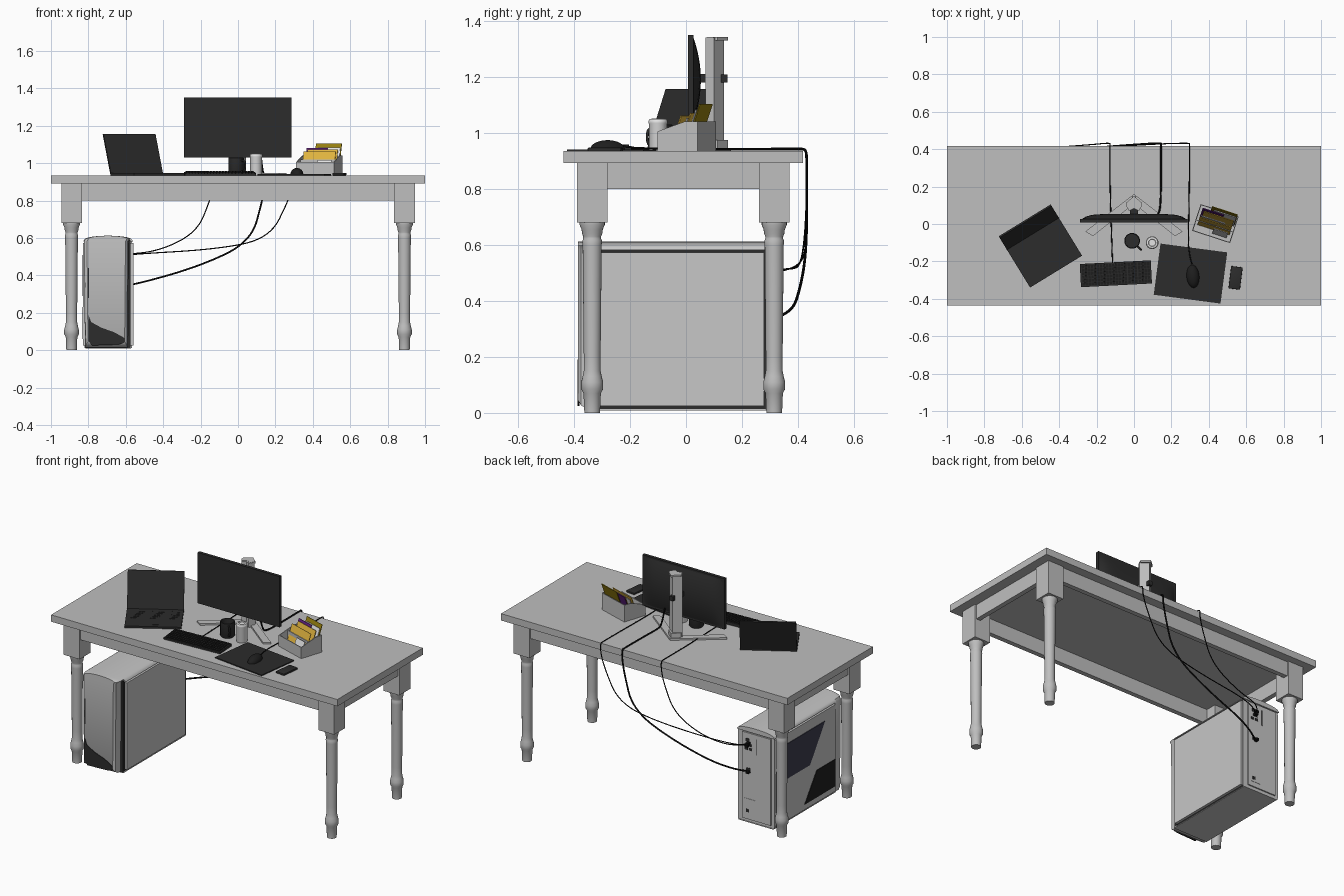
import bpy, bmesh, math
from mathutils import Matrix, Vector

if "Cube" in bpy.data.objects:
    bpy.data.objects.remove(bpy.data.objects["Cube"])


def mat(name, *rgb):
    m = bpy.data.materials.new(name)
    m.diffuse_color = (*rgb, 1)
    m.use_nodes = True
    m.node_tree.nodes["Principled BSDF"].inputs["Base Color"].default_value = m.diffuse_color
    return m


GREY = mat("grey", .52, .52, .52)
CASE = mat("case_grey", .57, .57, .57)
WHITE = mat("paper_white", .78, .78, .78)
DARK = mat("charcoal", .025, .025, .025)
KEY = mat("key_black", .013, .013, .013)
BLACK = mat("cable_black", .005, .005, .005)
YELLOW = mat("yellow", .75, .46, .05)
OLIVE = mat("dark_yellow", .3, .21, .005)
PURPLE = mat("purple", .12, .015, .22)
GLASS = mat("window_blue", .045, .045, .075)
I = Matrix()
TOP = .935


def frame(x, y, deg=0, z=TOP):
    return Matrix.Translation((x, y, z)) @ Matrix.Rotation(math.radians(deg), 4, 'Z')


def finish(name, bm, m, M=I, smooth=False):
    bmesh.ops.recalc_face_normals(bm, faces=bm.faces)
    me = bpy.data.meshes.new(name)
    bm.to_mesh(me)
    bm.free()
    me.materials.append(m)
    o = bpy.data.objects.new(name, me)
    bpy.context.collection.objects.link(o)
    o.matrix_world = M
    if smooth:
        bpy.ops.object.select_all(action='DESELECT')
        o.select_set(True)
        bpy.context.view_layer.objects.active = o
        bpy.ops.object.shade_smooth_by_angle(angle=math.radians(35))
    return o


def add_box(bm, a, b):
    c = [(p + q) / 2 for p, q in zip(a, b)]
    s = [abs(q - p) for p, q in zip(a, b)]
    bmesh.ops.create_cube(bm, size=1, matrix=Matrix.Translation(c) @ Matrix.Diagonal((*s, 1)))


def box(name, a, b, m, M=I, bevel=0):
    bm = bmesh.new()
    add_box(bm, a, b)
    if bevel:
        bmesh.ops.bevel(bm, geom=bm.edges[:], offset=bevel, segments=2, affect='EDGES', profile=.5)
    return finish(name, bm, m, M, bevel > 0)


def prism(name, pts, axis, lo, hi, m, M=I, smooth=False):
    # extrude a flat outline along an axis; outline is in the other two axes
    bm = bmesh.new()
    vs = []
    for p in pts:
        c = list(p)
        c.insert('xyz'.index(axis), lo)
        vs.append(bm.verts.new(c))
    f = bm.faces.new(vs)
    r = bmesh.ops.extrude_face_region(bm, geom=[f])
    d = Vector([(hi - lo) * (a == axis) for a in 'xyz'])
    bmesh.ops.translate(bm, verts=[v for v in r['geom'] if isinstance(v, bmesh.types.BMVert)], vec=d)
    return finish(name, bm, m, M, smooth)


def lathe(name, prof, m, M=I, n=32):
    bm = bmesh.new()
    vs = [bm.verts.new((r, 0, z)) for r, z in prof]
    es = [bm.edges.new(p) for p in zip(vs, vs[1:])]
    bmesh.ops.spin(bm, geom=vs + es, axis=(0, 0, 1), cent=(0, 0, 0), angle=math.tau, steps=n)
    bmesh.ops.remove_doubles(bm, verts=bm.verts, dist=1e-5)
    return finish(name, bm, m, M, True)


def tube(name, pts, r, m, M=I):
    cu = bpy.data.curves.new(name, 'CURVE')
    cu.dimensions = '3D'
    cu.bevel_depth, cu.bevel_resolution, cu.use_fill_caps = r, 2, True
    s = cu.splines.new('NURBS')
    s.points.add(len(pts) - 1)
    for p, c in zip(s.points, pts):
        p.co = (*c, 1)
    s.order_u, s.use_endpoint_u, s.resolution_u = 3, True, 8
    cu.materials.append(m)
    o = bpy.data.objects.new(name, cu)
    bpy.context.collection.objects.link(o)
    o.matrix_world = M
    bpy.ops.object.select_all(action='DESELECT')
    o.select_set(True)
    bpy.context.view_layer.objects.active = o
    bpy.ops.object.convert(target='MESH')


def keys(name, x0, x1, y0, y1, nx, ny, z, h, m, M):
    bm = bmesh.new()
    dx, dy = (x1 - x0) / nx, (y1 - y0) / ny
    for i in range(nx):
        for j in range(ny):
            x, y = x0 + i * dx, y0 + j * dy
            add_box(bm, (x + dx * .1, y + dy * .1, z), (x + dx * .9, y + dy * .9, z + h))
    finish(name, bm, m, M)


# Desk: top, aprons, turned legs
box("desk_top", (-1, -.437, .892), (1, .417, TOP), GREY)
LEG = [(0, 0), (.028, 0), (.031, .07), (.039, .085), (.039, .11), (.034, .13), (.030, .15), (.030, .2),
       (.034, .6), (.035, .615), (.032, .622), (.032, .63), (.036, .64), (.038, .655), (.045, .672), (.045, .68), (0, .68)]
for sx in (-1, 1):
    for y, n in ((-.335, "front"), (.315, "back")):
        side = n + ("_left" if sx < 0 else "_right")
        lathe("leg_" + side, LEG, GREY, frame(.89 * sx, y, 0, 0), 24)
        box("leg_block_" + side, (.835 * sx, y - .055, .68), (.945 * sx, y + .055, .895), GREY)
    box("side_apron", (.905 * sx, -.29, .8), (.935 * sx, .27, .895), GREY)
for n, a, b in (("front_apron", -.38, -.35), ("back_apron", .33, .36)):
    box(n, (-.85, a, .8), (.85, b, .895), GREY)

# Computer tower
BACK = .297
box("tower_chassis", (-.812, -.33, .012), (-.577, BACK - .012, .588), DARK)
box("tower_floor", (-.815, -.33, .008), (-.572, BACK - .005, .013), CASE)
box("tower_right_panel", (-.577, -.308, .025), (-.56, .278, .573), CASE)
box("tower_left_panel", (-.828, -.308, .025), (-.81, .285, .573), CASE)
box("tower_back_frame", (-.822, .284, .012), (-.566, BACK - .008, .585), CASE)
box("tower_back_panel", (-.8, .28, .03), (-.6, BACK, .575), CASE)
arch = [(-.695 + .13 * math.cos(t), .582 + .03 * math.sin(t) ** .7)
        for t in [math.pi * i / 16 for i in range(1, 16)]]
prism("tower_lid", [(-.562, .582)] + arch + [(-.826, .582)], 'y', -.32, BACK, CASE, smooth=True)
bm = bmesh.new()
outline = [(-.59, .015), (-.585, .582)] + arch[1:-1] + [(-.824, .582), (-.818, .015)]
rings = []
for y, k, lift in ((-.31, 1, 0), (-.355, 1, 0), (-.375, .96, .012), (-.385, .86, .03)):
    rings.append([bm.verts.new((-.705 + (x + .705) * k, y, z + lift * (z < .1))) for x, z in outline])
for a, b in zip(rings, rings[1:]):
    for i in range(len(a)):
        j = (i + 1) % len(a)
        bm.faces.new((a[i], a[j], b[j], b[i]))
bm.faces.new(rings[0])
bm.faces.new(rings[-1])
finish("tower_front_bezel", bm, CASE, smooth=True)
box("tower_bezel_strip", (-.592, -.328, .015), (-.574, -.305, .588), DARK)
prism("tower_front_grille", [(-.8, .19), (-.785, .15), (-.73, .12), (-.66, .095), (-.607, .065), (-.607, .04),
      (-.64, .03), (-.78, .025), (-.8, .05)], 'y', -.388, -.38, DARK)
box("tower_front_slot", (-.802, -.386, .28), (-.796, -.38, .44), DARK)
prism("tower_window", [(.25, .29), (-.05, .29), (-.2, .51), (.25, .51)], 'x', -.832, -.827, GLASS)
prism("tower_vent", [(0, .06), (-.305, .06), (-.305, .23), (-.12, .23)], 'x', -.832, -.827, KEY)
for x, z, w, h in ((-.64, .53, .025, .02), (-.65, .5, .03, .015), (-.63, .475, .02, .015), (-.66, .475, .02, .015),
                   (-.645, .345, .03, .02), (-.70, .5, .003, .1), (-.64, .085, .02, .02)):
    box("tower_port", (x - w / 2, BACK - .001, z - h / 2), (x + w / 2, BACK + .003, z + h / 2), DARK)
box("power_supply_plate", (-.69, BACK - .001, .06), (-.615, BACK + .002, .16), CASE)

# Monitor with domed back, column and forked foot
box("monitor_screen", (-.288, .007, 1.03), (.286, .027, 1.35), DARK)
bm = bmesh.new()
bmesh.ops.create_grid(bm, x_segments=24, y_segments=16, size=1)
for v in bm.verts:
    u, w = v.co.x, v.co.y
    v.co = (u * .28, .026 + .027 * (1 - u ** 8) * (1 - w * w), 1.19 + w * .152)
add_box(bm, (-.28, .02, 1.038), (.28, .0262, 1.342))
finish("monitor_back", bm, DARK, smooth=True)
box("monitor_mount", (-.022, .045, 1.18), (.022, .09, 1.21), DARK)


def chevron(name, apex, x, y, xi, yi, z0, z1):
    prism(name, [(0, apex), (x, y), (xi, yi), (0, apex - .052), (-xi, yi), (-x, y)], 'z', z0, z1, GREY)


chevron("stand_column", .135, .044, .1, .026, .07, TOP, 1.34)
chevron("stand_cap", .15, .044, .112, .026, .075, 1.33, 1.342)
chevron("stand_heel", .15, .044, .112, .026, .075, TOP, .975)
chevron("stand_foot", .16, .26, -.04, .22, -.065, TOP, TOP + .011)
box("stand_knob", (-.012, .12, 1.18), (.012, .148, 1.208), DARK)

# Laptop
L = frame(-.542, -.05, 31.5)
box("laptop_base", (-.163, -.24, 0), (.163, 0, .012), DARK, L)
keys("laptop_keys", -.145, .145, -.13, -.025, 13, 5, .011, .002, DARK, L)
box("laptop_touchpad", (-.045, -.215, .011), (.045, -.15, .013), DARK, L)
LS = L @ Matrix.Translation((0, -.004, .01)) @ Matrix.Rotation(math.radians(-20), 4, 'X')
box("laptop_lid", (-.163, 0, 0), (.163, .009, .225), DARK, LS)

# Keyboard, mouse pad, mouse, phone
K = frame(-.097, -.265, 3)
prism("keyboard_body", [(-.063, 0), (.061, 0), (.061, .018), (-.063, .010)], 'x', -.19, .19, DARK, K)
KT = K @ Matrix.Translation((0, 0, .012)) @ Matrix.Rotation(.066, 4, 'X')
keys("keyboard_letter_keys", -.182, .06, -.057, .055, 15, 6, 0, .008, KEY, KT)
keys("keyboard_arrow_keys", .064, .115, -.057, .055, 3, 6, 0, .008, KEY, KT)
keys("keyboard_number_keys", .119, .184, -.057, .055, 4, 6, 0, .008, KEY, KT)
P = frame(.302, -.265, -7.5)
box("mouse_pad", (-.18, -.138, 0), (.18, .138, .006), DARK, P)
bm = bmesh.new()
bmesh.ops.create_uvsphere(bm, u_segments=24, v_segments=16, radius=1)
for v in bm.verts:
    v.co = (v.co.x * .034, v.co.y * .062, max(v.co.z, 0) * .033)
finish("mouse", bm, KEY, frame(.315, -.28, 5, TOP + .006), True)
PH = frame(.543, -.288, -7)
box("phone", (-.031, -.06, 0), (.031, .06, .012), DARK, PH, .003)

# Mug and white tumbler
C = frame(-.01, -.09, -45)
lathe("mug", [(0, 0), (.038, 0), (.042, .006), (.042, .093), (.038, .095), (.037, .01), (0, .01)], DARK, C)
tube("mug_handle", [(.039, 0, .08), (.06, 0, .08), (.068, 0, .065), (.068, 0, .035), (.058, 0, .02), (.039, 0, .02)],
     .005, DARK, C)
lathe("tumbler", [(0, 0), (.03, 0), (.032, .005), (.032, .095), (.034, .1), (.034, .108), (.03, .114), (.02, .116),
                  (.018, .11), (0, .11)], WHITE, frame(.097, -.1))

# Letter tray: sloped sides, dividers, tilted cards
B = frame(.435, .002, -18)
side = [(-.075, 0), (.075, 0), (.075, .106), (.03, .106), (-.075, .07)]
for x in (-.107, .102):
    prism("tray_side", side, 'x', x, x + .005, GREY, B)
box("tray_floor", (-.106, -.075, 0), (.106, .075, .005), GREY, B)
box("tray_front", (-.106, -.075, 0), (.106, -.07, .07), GREY, B)
box("tray_back", (-.106, .07, 0), (.106, .075, .106), GREY, B)
box("tray_divider", (-.104, -.015, 0), (.104, -.011, .085), GREY, B)
for y, x0, x1, h, m in ((-.055, 0, .08, .08, WHITE), (-.035, -.09, .09, .128, YELLOW),
                        (-.022, -.085, .05, .118, WHITE), (-.002, -.08, .09, .138, YELLOW),
                        (.008, -.09, .03, .148, PURPLE), (.016, -.03, .097, .15, WHITE),
                        (.024, -.045, .1, .172, OLIVE)):
    T = B @ Matrix.Translation((0, y, .006)) @ Matrix.Rotation(math.radians(-19), 4, 'X')
    box("card", (x0, 0, 0), (x1, .004, h), m, T)

# Cables over the back edge and down to the tower
Z = TOP + .006


def cable(name, start, x, path, r):
    over = [(x, .2, Z), (x, .405, Z + .002), (x, .43, Z), (x, .431, .89)]
    tube(name, start + over + path, r, BLACK)
    e = Vector(path[-1])
    box(name + "_plug", e - Vector((.009, .005, .007)), e + Vector((.009, .025, .007)), BLACK)


cable("keyboard_cable", [(-.115, -.205, Z), (-.122, 0, Z)], -.128,
      [(-.15, .432, .8), (-.22, .425, .63), (-.42, .41, .53), (-.62, .38, .51), (-.65, BACK, .515)], .003)
cable("monitor_cable", [(.12, .04, 1.06), (.13, .055, .96), (.14, .08, Z)], .145,
      [(.13, .432, .8), (.07, .43, .58), (-.2, .41, .45), (-.55, .375, .35), (-.65, BACK, .335)], .005)
cable("mouse_cable", [(.31, -.215, Z + .008), (.29, -.15, Z + .004), (.292, 0, Z)], .296,
      [(.27, .432, .8), (.17, .43, .6), (-.1, .415, .54), (-.62, .37, .51), (-.645, BACK, .5)], .003)
